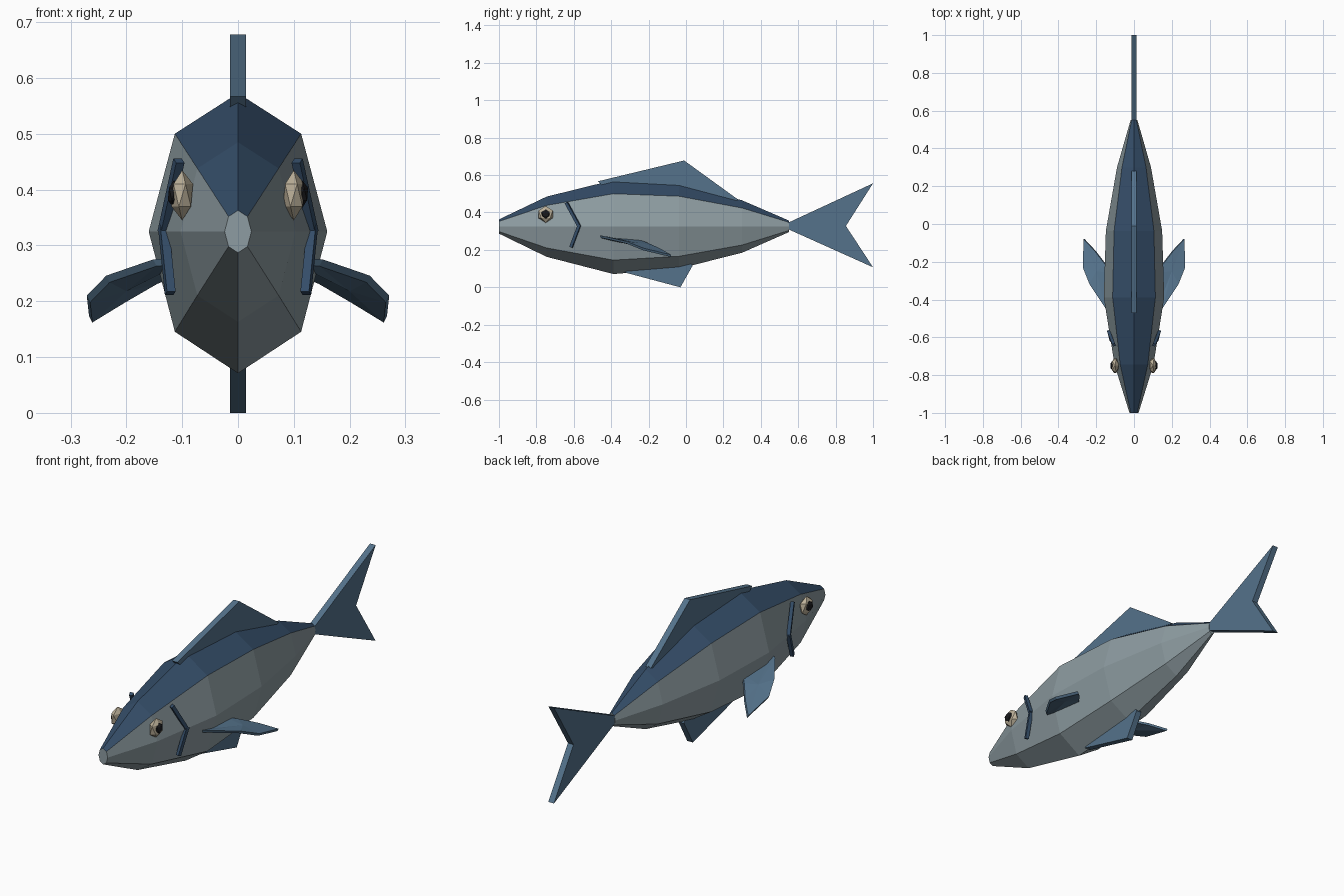
import bpy, bmesh, math
from mathutils import Vector

if "Cube" in bpy.data.objects:
    bpy.data.objects.remove(bpy.data.objects["Cube"])


def material(name, rgb):
    m = bpy.data.materials.new(name)
    m.diffuse_color = (*rgb, 1)
    m.use_nodes = True
    m.node_tree.nodes["Principled BSDF"].inputs["Base Color"].default_value = m.diffuse_color
    return m


NAVY = material("navy", (0.035, 0.075, 0.14))
SILVER = material("silver", (0.27, 0.335, 0.36))
BLUE = material("fin_blue", (0.09, 0.17, 0.26))
IVORY = material("ivory", (0.52, 0.45, 0.33))
BLACK = material("black", (0.01, 0.01, 0.012))


def finish(name, bm, *mats):
    bmesh.ops.recalc_face_normals(bm, faces=bm.faces)
    me = bpy.data.meshes.new(name)
    bm.to_mesh(me)
    bm.free()
    ob = bpy.data.objects.new(name, me)
    bpy.context.collection.objects.link(ob)
    for m in mats:
        me.materials.append(m)
    return ob


# Body: eight-sided rings lofted along y, navy on the back
def body():
    rings = [(-1, .024, .363, .287), (-.745, .103, .485, .163),
             (-.388, .16, .573, .071), (-.037, .149, .554, .1),
             (.3, .09, .465, .185), (.55, .018, .357, .295)]
    bm = bmesh.new()
    loops = []
    for y, w, top, bottom in rings:
        loop = []
        for i in range(8):
            a = math.radians(45 * i)
            s = math.sin(a)
            z = .325 + s * ((top - .325) if s > 0 else (.325 - bottom))
            loop.append(bm.verts.new((w * math.cos(a), y, z)))
        loops.append(loop)
    for a, b in zip(loops, loops[1:]):
        for i in range(8):
            j = (i + 1) % 8
            f = bm.faces.new((a[i], a[j], b[j], b[i]))
            f.material_index = 1 if i in (1, 2) else 0
    bm.faces.new(loops[0])
    bm.faces.new(loops[-1])
    finish("body", bm, SILVER, NAVY)


# Flat fin: a (y, z) outline extruded across x
def flat_fin(name, outline, half=.0145):
    bm = bmesh.new()
    f = bm.faces.new([bm.verts.new((-half, y, z)) for y, z in outline])
    ext = bmesh.ops.extrude_face_region(bm, geom=[f])["geom"]
    bmesh.ops.translate(bm, vec=(2 * half, 0, 0),
                        verts=[v for v in ext if isinstance(v, bmesh.types.BMVert)])
    finish(name, bm, BLUE)


# Pectoral fin: swept leaf with a slightly raised middle
def pectoral_fin(name, side):
    outline = [(.11, -.475, .272), (.149, -.445, .269), (.233, -.318, .24),
               (.268, -.23, .204), (.264, -.08, .168), (.205, -.143, .204),
               (.148, -.217, .237), (.11, -.26, .252)]
    bm = bmesh.new()
    t = Vector((.003, 0, .006))
    caps = []
    for d in (1, -1):
        rim = []
        for p in outline:
            q = Vector(p) + d * t
            rim.append(bm.verts.new((side * q.x, q.y, q.z)))
        mid = bm.verts.new((side * .2, -.25, .228 + d * .01))
        for i in range(8):
            bm.faces.new((rim[i], rim[(i + 1) % 8], mid))
        caps.append(rim)
    for i in range(8):
        j = (i + 1) % 8
        bm.faces.new((caps[0][i], caps[0][j], caps[1][j], caps[1][i]))
    finish(name, bm, BLUE)


# Faceted ball squashed across x
def ball(name, loc, radius, squash, mat):
    bm = bmesh.new()
    bmesh.ops.create_icosphere(bm, subdivisions=1, radius=radius)
    bmesh.ops.scale(bm, vec=(squash, 1, 1), verts=bm.verts)
    bmesh.ops.translate(bm, vec=loc, verts=bm.verts)
    finish(name, bm, mat)


# Gill slit: two square bars forming a chevron
def gill(name, side):
    pts = [Vector((side * x, y, z)) for x, y, z in
           ((.107, -.637, .447), (.133, -.572, .328), (.122, -.613, .22))]
    bm = bmesh.new()
    for a, b in zip(pts, pts[1:]):
        d = b - a
        vs = bmesh.ops.create_cube(bm, size=1)["verts"]
        bmesh.ops.scale(bm, vec=(.016, .016, d.length + .012), verts=vs)
        rot = d.to_track_quat('Z', 'Y').to_matrix()
        bmesh.ops.rotate(bm, cent=(0, 0, 0), matrix=rot, verts=vs)
        bmesh.ops.translate(bm, vec=(a + b) / 2, verts=vs)
    finish(name, bm, NAVY)


body()
flat_fin("dorsal_fin", [(-.47, .567), (-.01, .678), (.28, .468), (.2, .43), (-.4, .5)])
flat_fin("belly_fin", [(-.33, .08), (-.03, 0), (.035, .115), (0, .17), (-.25, .15)])
flat_fin("tail_fin", [(.53, .338), (1, .556), (.855, .328), (1, .107), (.53, .318)])

for label, s in (("right", 1), ("left", -1)):
    pectoral_fin(label + "_pectoral_fin", s)
    ball(label + "_eye", (s * .1, -.75, .39), .045, .48, IVORY)
    ball(label + "_pupil", (s * .115, -.75, .392), .025, .48, BLACK)
    gill(label + "_gill", s)
